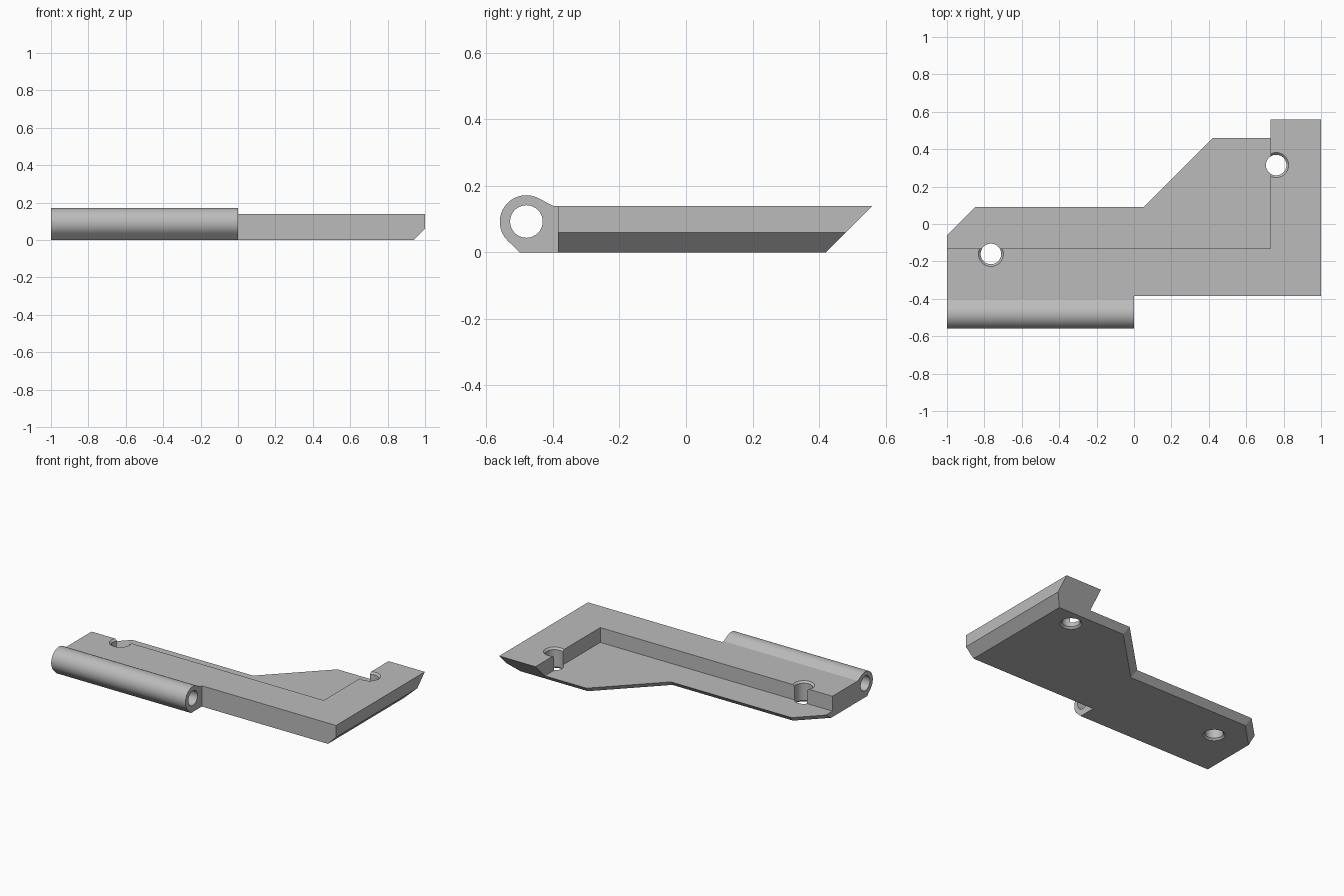
import bpy
import bmesh
from math import cos, sin, radians, sqrt
from mathutils import Vector

cube = bpy.data.objects.get("Cube")
if cube:
    bpy.data.objects.remove(cube, do_unlink=True)

grey = bpy.data.materials.new("plain grey")
grey.use_nodes = True
colour = (0.5, 0.5, 0.5, 1)
grey.diffuse_color = colour
grey.node_tree.nodes["Principled BSDF"].inputs["Base Color"].default_value = colour


def loft(name, rings, chamfer=False):
    """Solid through equal rings of points, capped at both ends."""
    bm = bmesh.new()
    loops = [[bm.verts.new(p) for p in ring] for ring in rings]
    n = len(loops[0])
    for a, b in zip(loops, loops[1:]):
        for i in range(n):
            j = (i + 1) % n
            bm.faces.new((a[i], a[j], b[j], b[i]))
    bm.faces.new(loops[0][::-1])
    bm.faces.new(loops[-1])
    if chamfer:
        # bevel under the left edge
        cut = bmesh.ops.bisect_plane(
            bm, geom=bm.verts[:] + bm.edges[:] + bm.faces[:],
            plane_co=Vector((0.94, 0, 0)), plane_no=Vector((1, 0, -1)), clear_outer=True)
        rim = [e for e in cut["geom_cut"] if isinstance(e, bmesh.types.BMEdge)]
        bmesh.ops.holes_fill(bm, edges=rim)
    bmesh.ops.recalc_face_normals(bm, faces=bm.faces)
    mesh = bpy.data.meshes.new(name)
    bm.to_mesh(mesh)
    bm.free()
    mesh.materials.append(grey)
    obj = bpy.data.objects.new(name, mesh)
    bpy.context.collection.objects.link(obj)
    return obj


def combine(target, tool, operation):
    """Apply a boolean and discard the tool."""
    tool.hide_render = True
    mod = target.modifiers.new("combine", "BOOLEAN")
    mod.operation, mod.solver, mod.object = operation, "EXACT", tool
    bpy.context.view_layer.objects.active = target
    bpy.ops.object.modifier_apply(modifier=mod.name)
    bpy.data.objects.remove(tool, do_unlink=True)


def arc(cy, cz, r, start, end, steps):
    angles = [radians(start + (end - start) * i / steps) for i in range(steps + 1)]
    return [(cy + r * cos(a), cz + r * sin(a)) for a in angles]


def plate_ring(z):
    """Plan outline whose back edges lean outward at 45 degrees."""
    d = z - 0.04
    k = (1 - sqrt(2)) * d
    return [Vector((x, y, z)) for x, y in (
        (-1, -0.385), (1, -0.385), (1, 0.46 + d), (0.42 + k, 0.46 + d),
        (0.05 + k, 0.09 + d), (-0.85 + k, 0.09 + d), (-1, -0.06 + sqrt(2) * d))]


# Bracket body, with the pocket that leaves a thin plate behind the L-shaped rail
body = loft("hinge_bracket", [plate_ring(0), plate_ring(0.14)], chamfer=True)
pocket = [(-1.5, -0.13), (0.73, -0.13), (0.73, 1), (-1.5, 1)]
combine(body, loft("pocket_cutter", [[(x, y, z) for x, y in pocket] for z in (0.04, 0.3)]),
        "DIFFERENCE")

# Hinge knuckle along the front right
profile = arc(-0.48, 0.092, 0.08, 60, 225, 32)
profile += [(-0.5, 0), (-0.385, 0), (-0.385, 0.14), (-0.4, 0.14)]
combine(body, loft("knuckle", [[(x, y, z) for y, z in profile] for x in (-1, 0)]), "UNION")

# Pin bore
bore = arc(-0.48, 0.093, 0.049, 0, 360, 40)[:-1]
combine(body, loft("bore_cutter", [[(x, y, z) for y, z in bore] for x in (-1.1, 0.1)]),
        "DIFFERENCE")

# Screw holes, countersunk at both ends
steps = ((-0.02, 0.087), (0.012, 0.055), (0.128, 0.055), (0.16, 0.087))
for cx, cy in ((-0.765, -0.16), (0.76, 0.315)):
    rings = [[(x, y, z) for x, y in arc(cx, cy, r, 0, 360, 40)[:-1]] for z, r in steps]
    combine(body, loft("screw_cutter", rings), "DIFFERENCE")

bpy.ops.object.select_all(action="DESELECT")
body.select_set(True)
bpy.context.view_layer.objects.active = body
bpy.ops.object.shade_smooth_by_angle(angle=radians(20))
